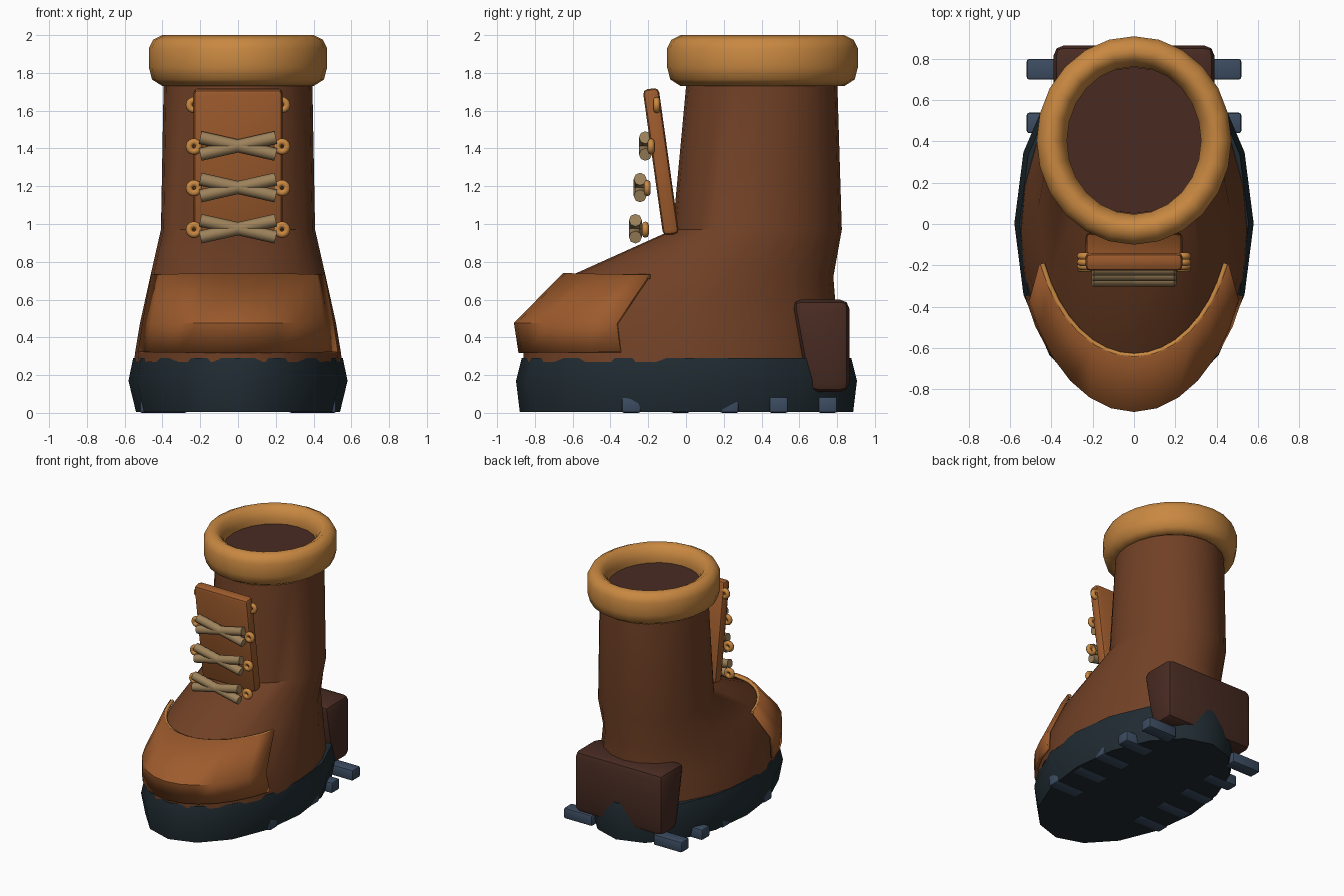
import bpy, bmesh, math
from mathutils import Vector, Matrix

if "Cube" in bpy.data.objects:
    bpy.data.objects.remove(bpy.data.objects["Cube"])


def mat(name, rgb):
    m = bpy.data.materials.new(name)
    m.diffuse_color = (*rgb, 1)
    m.use_nodes = True
    m.node_tree.nodes["Principled BSDF"].inputs["Base Color"].default_value = m.diffuse_color
    return m


LEATHER = mat("brown leather", (0.165, 0.052, 0.019))
TAN = mat("tan leather", (0.34, 0.105, 0.026))
GOLD = mat("golden trim", (0.58, 0.246, 0.053))
DARK = mat("dark brown", (0.065, 0.024, 0.016))
RUBBER = mat("dark rubber", (0.014, 0.024, 0.031))
LUG = mat("blue grey rubber", (0.045, 0.072, 0.12))
LACE = mat("lace beige", (0.34, 0.225, 0.105))


def finish(name, bm, material, angle=40):
    bmesh.ops.recalc_face_normals(bm, faces=bm.faces)
    me = bpy.data.meshes.new(name)
    bm.to_mesh(me)
    bm.free()
    ob = bpy.data.objects.new(name, me)
    bpy.context.collection.objects.link(ob)
    me.materials.append(material)
    bpy.ops.object.select_all(action='DESELECT')
    ob.select_set(True)
    bpy.context.view_layer.objects.active = ob
    bpy.ops.object.shade_smooth_by_angle(angle=math.radians(angle))
    return ob


def loft(name, rings, sides, material, start=0, sweep=360, caps=True, loop=False, angle=40):
    """Ellipse rings (z, half width, front y, back y) joined into a skin."""
    bm = bmesh.new()
    full = sweep == 360
    n = sides if full else sides + 1
    rows = []
    for z, rx, front, back in rings:
        cy, ry = (front + back) / 2, (back - front) / 2
        row = []
        for i in range(n):
            a = math.radians(start + sweep * i / sides)
            row.append(bm.verts.new((rx * math.cos(a), cy + ry * math.sin(a), z)))
        rows.append(row)
    pairs = list(zip(rows, rows[1:]))
    if loop:
        pairs.append((rows[-1], rows[0]))
    for r0, r1 in pairs:
        for i in range(sides):
            j = (i + 1) % n
            bm.faces.new((r0[i], r0[j], r1[j], r1[i]))
    if caps and full and not loop:
        bm.faces.new(rows[0])
        bm.faces.new(rows[-1])
    return finish(name, bm, material, angle)


def box(name, size, loc, material, bevel, tilt=0, shift=None):
    bm = bmesh.new()
    bmesh.ops.create_cube(bm, size=1)
    bmesh.ops.scale(bm, vec=size, verts=bm.verts)
    if shift:
        shift(bm)
    bmesh.ops.bevel(bm, geom=bm.edges[:], offset=bevel, segments=2, profile=0.5, affect='EDGES')
    bmesh.ops.transform(bm, matrix=Matrix.Translation(loc) @ Matrix.Rotation(tilt, 4, 'X'), verts=bm.verts)
    return finish(name, bm, material)


def rod(name, a, b, r, material, sides=8):
    a, b = Vector(a), Vector(b)
    bm = bmesh.new()
    bmesh.ops.create_cone(bm, cap_ends=True, segments=sides, radius1=r, radius2=r, depth=(b - a).length)
    rot = (b - a).to_track_quat('Z', 'Y').to_matrix().to_4x4()
    bmesh.ops.transform(bm, matrix=Matrix.Translation((a + b) / 2) @ rot, verts=bm.verts)
    return finish(name, bm, material, 50)


# Sole
loft("sole", [(0.005, 0.54, -0.88, 0.885), (0.17, 0.58, -0.9, 0.905), (0.29, 0.555, -0.87, 0.875)],
     16, RUBBER)

# Tread lugs along both edges of the sole
for i in range(5):
    for s in (-1, 1):
        box("tread_lug", (0.25, 0.1, 0.085), (s * 0.395, 0.75 - 0.26 * i, 0.0425), LUG, 0.012)

# Foot and shaft
loft("upper", [(0.27, 0.55, -0.86, 0.80), (0.32, 0.545, -0.86, 0.80), (0.47, 0.52, -0.88, 0.80),
               (0.72, 0.465, -0.625, 0.78), (0.97, 0.408, -0.07, 0.825), (1.78, 0.393, 0.005, 0.80)],
     24, LEATHER)

# Toe cap: thick shell over the front of the foot
cap = loft("toe_cap", [(0.32, 0.548, -0.865, 0.805), (0.47, 0.525, -0.89, 0.80), (0.725, 0.475, -0.635, 0.79)],
           12, TAN, start=202, sweep=136)
mod = cap.modifiers.new("thickness", 'SOLIDIFY')
mod.thickness = 0.022
mod.offset = 1

# Trim along the top edge of the toe cap
curve = bpy.data.curves.new("toe_trim", 'CURVE')
curve.dimensions = '3D'
curve.bevel_depth = 0.013
curve.bevel_resolution = 2
curve.use_fill_caps = True
sp = curve.splines.new('POLY')
sp.points.add(16)
for i, p in enumerate(sp.points):
    a = math.radians(202 + 136 * i / 16)
    p.co = (0.48 * math.cos(a), 0.077 + 0.717 * math.sin(a), 0.722, 1)
curve.materials.append(GOLD)
bpy.context.collection.objects.link(bpy.data.objects.new("toe_trim", curve))

# Padded collar: closed rounded section (half width, z)
section = [(0.40, 1.73), (0.455, 1.765), (0.472, 1.83), (0.472, 1.93), (0.45, 1.975), (0.40, 2.0),
           (0.355, 1.975), (0.325, 1.91), (0.325, 1.82), (0.35, 1.755)]
loft("collar", [(z, r, 0.405 - r - 0.033, 0.405 + r + 0.033) for r, z in section],
     24, GOLD, loop=True, angle=60)

# Dark opening inside the collar
loft("opening", [(1.76, 0.35, 0.05, 0.76), (1.865, 0.35, 0.05, 0.76)], 24, DARK)


# Heel counter, front face leaning back toward the bottom
def lean(bm):
    for v in bm.verts:
        if v.co.z < 0 and v.co.y < 0:
            v.co.y += 0.09
        if v.co.z < 0:
            v.co.z += 0.01


box("heel_counter", (0.78, 0.305, 0.5), (0, 0.713, 0.35), DARK, 0.05, shift=lean)

# Tongue leaning forward
box("tongue", (0.47, 0.085, 0.78), (0, -0.133, 1.33), TAN, 0.025, tilt=math.radians(8))

# Eyelets in mirrored pairs
for z, y in ((0.97, -0.215), (1.19, -0.205), (1.41, -0.185), (1.63, -0.155)):
    for s in (-1, 1):
        bpy.ops.mesh.primitive_torus_add(major_radius=0.026, minor_radius=0.018, major_segments=14,
                                         minor_segments=8, location=(s * 0.233, y, z),
                                         rotation=(math.radians(90), 0, 0))
        ob = bpy.context.object
        ob.name = "eyelet"
        ob.data.materials.append(GOLD)
        bpy.ops.object.shade_smooth_by_angle(angle=math.radians(60))

# Crossed laces
for z, y in ((0.975, -0.268), (1.193, -0.243), (1.413, -0.215)):
    for s in (-1, 1):
        rod("lace", (-0.2, y, z - s * 0.045), (0.2, y, z + s * 0.045), 0.034, LACE)
